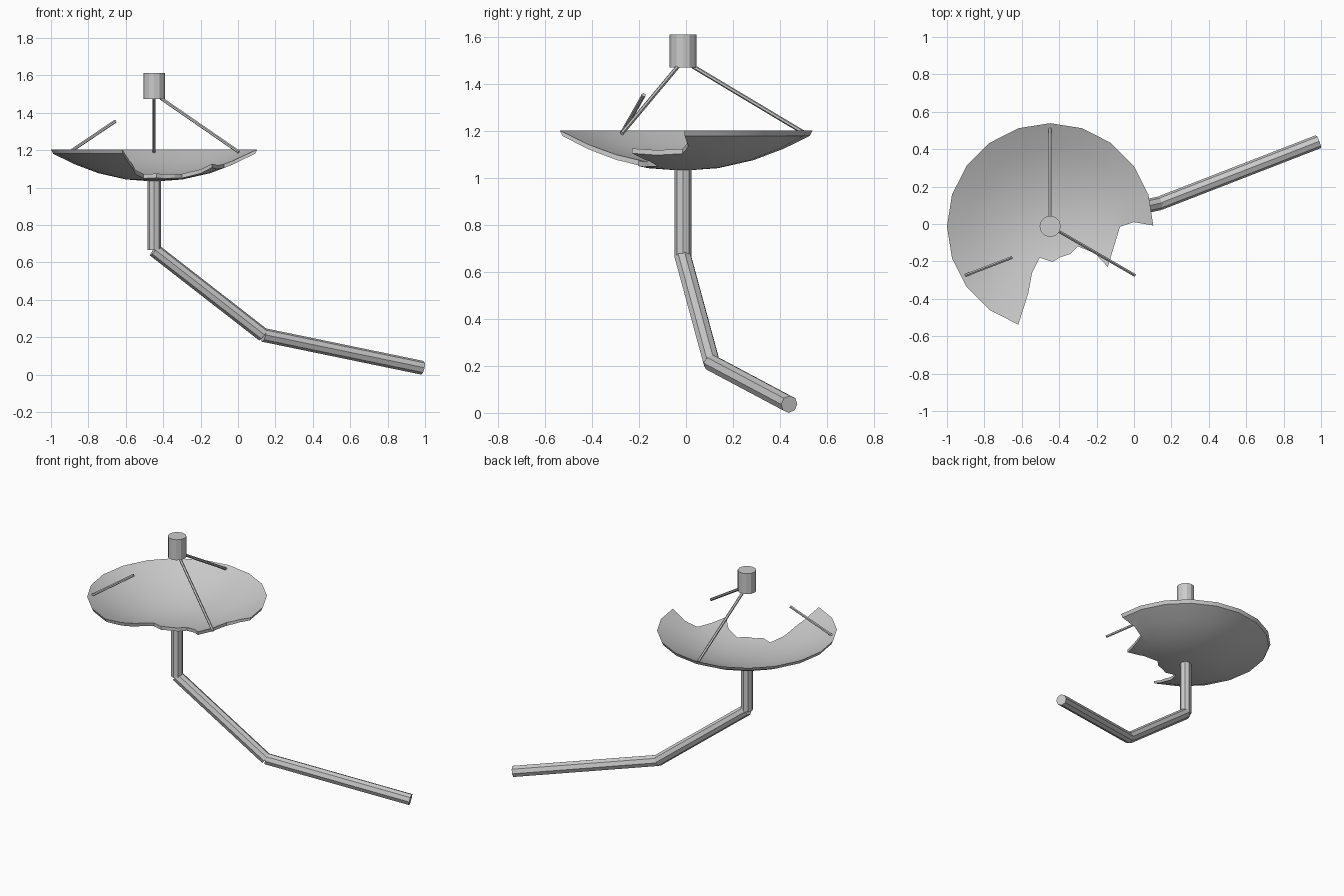
import bpy, bmesh, math
from mathutils import Vector

if "Cube" in bpy.data.objects:
    bpy.data.objects.remove(bpy.data.objects["Cube"])

CX, CY = -0.448, -0.013      # dish axis


def make_object(name, bm):
    bmesh.ops.recalc_face_normals(bm, faces=bm.faces)
    mesh = bpy.data.meshes.new(name)
    bm.to_mesh(mesh)
    bm.free()
    ob = bpy.data.objects.new(name, mesh)
    bpy.context.collection.objects.link(ob)
    return ob


def rod(name, a, b, radius, sides):
    a, b = Vector(a), Vector(b)
    bpy.ops.mesh.primitive_cylinder_add(vertices=sides, radius=radius,
                                        depth=(b - a).length, location=(a + b) / 2)
    ob = bpy.context.object
    ob.name = name
    ob.rotation_euler = (b - a).to_track_quat('Z', 'Y').to_euler()
    return ob


# dish: closed shell lathed from inner and outer profile
N = 20
profile = [(0.15, 1.066), (0.3, 1.099), (0.43, 1.146), (0.552, 1.204),
           (0.541, 1.181), (0.43, 1.126), (0.3, 1.077), (0.15, 1.043)]
bm = bmesh.new()
rings = []
for r, z in profile:
    rings.append([bm.verts.new((CX + r * math.cos(2 * math.pi * i / N),
                                CY + r * math.sin(2 * math.pi * i / N), z)) for i in range(N)])
for lo, hi in zip(rings, rings[1:]):
    for i in range(N):
        j = (i + 1) % N
        bm.faces.new((lo[i], lo[j], hi[j], hi[i]))
for ring, z in ((rings[0], 1.055), (rings[-1], 1.032)):
    c = bm.verts.new((CX, CY, z))
    for i in range(N):
        bm.faces.new((ring[i], ring[(i + 1) % N], c))
dish = make_object("dish", bm)

# torn-away front right part of the dish
tear = [(-0.619, -0.538), (-0.565, -0.37), (-0.545, -0.26), (-0.505, -0.18),
        (-0.435, -0.203), (-0.40, -0.18), (-0.34, -0.16), (-0.30, -0.12),
        (-0.21, -0.155), (-0.14, -0.23), (-0.11, -0.13), (-0.075, -0.015),
        (0.0, 0.01), (0.08, -0.004), (0.105, -0.008),
        (0.2, -0.008), (0.2, -0.8), (-0.619, -0.8)]
bm = bmesh.new()
face = bm.faces.new([bm.verts.new((x, y, 0.9)) for x, y in tear])
top = bmesh.ops.extrude_face_region(bm, geom=[face])["geom"]
bmesh.ops.translate(bm, vec=(0, 0, 0.5), verts=[v for v in top if isinstance(v, bmesh.types.BMVert)])
cutter = make_object("tear_cutter", bm)
cutter.hide_render = True

mod = dish.modifiers.new("tear", 'BOOLEAN')
mod.operation = 'DIFFERENCE'
mod.solver = 'EXACT'
mod.object = cutter
bpy.ops.object.select_all(action='DESELECT')
dish.select_set(True)
bpy.context.view_layer.objects.active = dish
bpy.ops.object.modifier_apply(modifier=mod.name)
bpy.data.objects.remove(cutter)
bpy.ops.object.shade_smooth_by_angle(angle=math.radians(30))

# bent pole in three straight pieces
path = [(CX, CY, 1.045), (CX, CY, 0.665), (0.135, 0.11, 0.212), (0.985, 0.44, 0.0365)]
for name, a, b in zip(("pole_upper", "pole_middle", "pole_lower"), path, path[1:]):
    rod(name, a, b, 0.037, 8)

# receiver and its struts, one snapped to a stub
rod("receiver", (CX, CY, 1.473), (CX, CY, 1.612), 0.057, 12)
for name, deg, broken in (("strut_back", 90, False), ("strut_right", 330, False),
                          ("strut_broken", 210, True)):
    c, s = math.cos(math.radians(deg)), math.sin(math.radians(deg))
    foot = Vector((CX + 0.522 * c, CY + 0.522 * s, 1.19))
    head = Vector((CX + 0.04 * c, CY + 0.04 * s, 1.478))
    if broken:
        head = Vector((-0.655, -0.18, 1.355))
    rod(name, foot, head, 0.009, 6)
